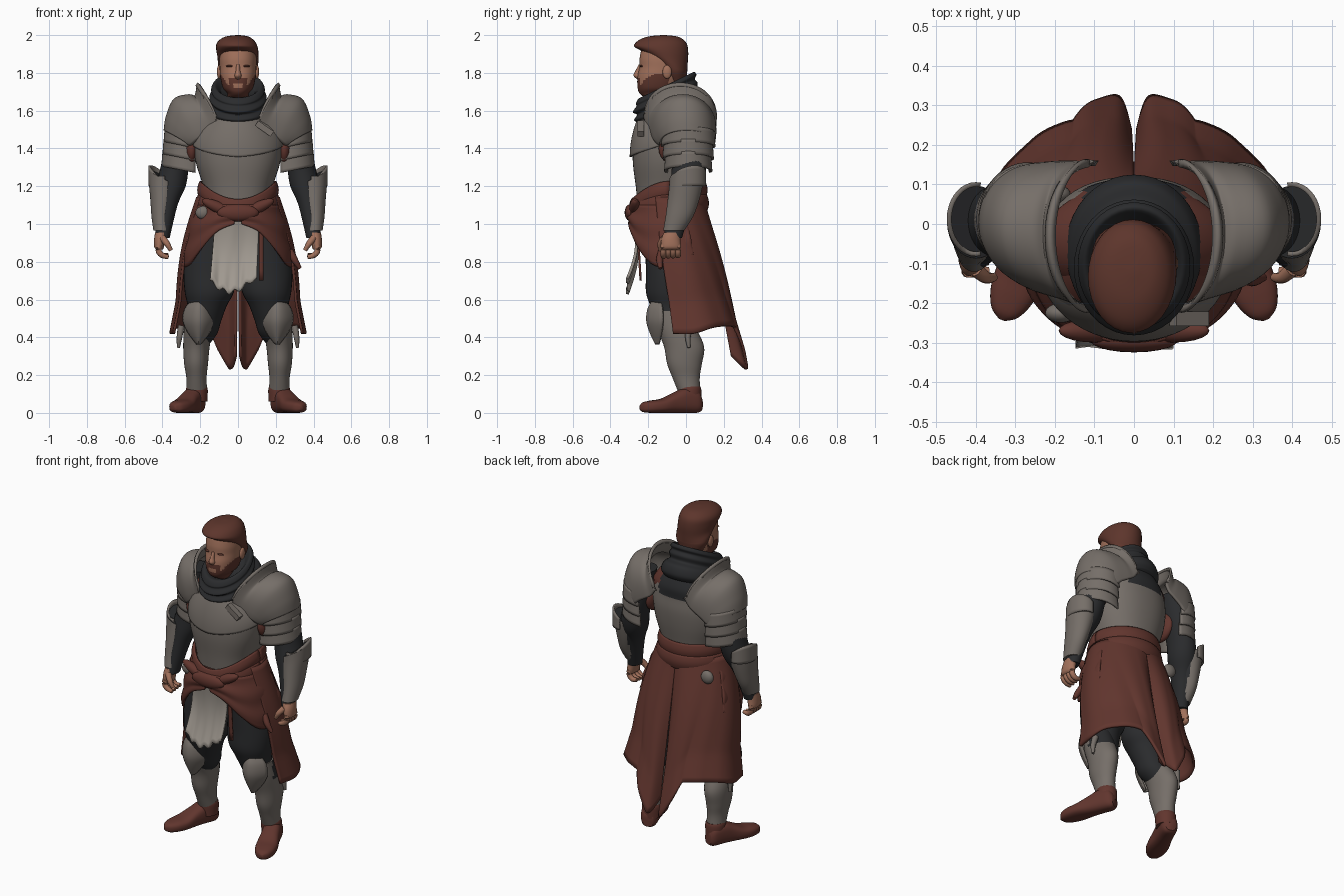
import bpy, bmesh
from math import sin, cos, pi, radians, copysign
from mathutils import Matrix, Vector

if "Cube" in bpy.data.objects:
    bpy.data.objects.remove(bpy.data.objects["Cube"])

def mat(name, r, g, b):
    m = bpy.data.materials.new(name)
    m.diffuse_color = (r, g, b, 1)
    m.use_nodes = True
    m.node_tree.nodes["Principled BSDF"].inputs["Base Color"].default_value = m.diffuse_color
    return m

STEEL = mat("worn steel", .18, .158, .14)
RED = mat("rust red cloth", .12, .036, .027)
DARK = mat("charcoal cloth", .023, .024, .026)
SKIN = mat("skin", .36, .165, .105)
HAIR = mat("auburn hair", .11, .036, .025)
LINEN = mat("pale linen", .36, .325, .285)

def spline(keys, steps):
    """Catmull-Rom through tuples of equal length."""
    out = []
    for i in range(len(keys) - 1):
        p = [keys[min(max(i + k, 0), len(keys) - 1)] for k in (-1, 0, 1, 2)]
        for s in range(steps):
            t = s / steps
            out.append(tuple(.5 * (2*b + (c-a)*t + (2*a-5*b+4*c-d)*t*t + (3*b-a-3*c+d)*t**3)
                             for a, b, c, d in zip(*p)))
    return out + [tuple(keys[-1])]

def at(keys, t):
    """Point on the spline at t in 0..1."""
    pts = spline(keys, 8)
    f = min(max(t, 0), 1) * (len(pts) - 1)
    i = min(int(f), len(pts) - 2)
    return [a + (b - a) * (f - i) for a, b in zip(pts[i], pts[i + 1])]

def finish(name, bm, mats, mirror=False, thick=0, rule=None):
    bmesh.ops.recalc_face_normals(bm, faces=bm.faces)
    for f in bm.faces:
        f.smooth = True
        if rule:
            f.material_index = rule(f.calc_center_median())
    me = bpy.data.meshes.new(name)
    bm.to_mesh(me)
    bm.free()
    for m in (mats if isinstance(mats, list) else [mats]):
        me.materials.append(m)
    me.set_sharp_from_angle(angle=radians(50))
    ob = bpy.data.objects.new(name, me)
    bpy.context.collection.objects.link(ob)
    if thick:
        s = ob.modifiers.new("thickness", 'SOLIDIFY')
        s.thickness, s.offset = thick, 0
    if mirror:
        ob.modifiers.new("mirror", 'MIRROR').use_mirror_merge = False
    return ob

def loft(name, secs, mats, mirror=False, n=32, p=1, steps=5, mtx=None, rule=None):
    """Sections: cx, cy, cz, rx, ry, optional y tilt, optional x tilt."""
    bm = bmesh.new()
    rings = []
    for cx, cy, cz, rx, ry, ty, tx in spline([tuple(s) + (0,) * (7 - len(s)) for s in secs], steps):
        ring = []
        for k in range(n):
            c, s = cos(2*pi*k/n), sin(2*pi*k/n)
            x, y = rx * copysign(abs(c)**p, c), ry * copysign(abs(s)**p, s)
            ring.append(bm.verts.new((cx + x, cy + y, cz + ty*y + tx*x)))
        rings.append(ring)
    for a, b in zip(rings, rings[1:]):
        for k in range(n):
            bm.faces.new((a[k], a[(k+1) % n], b[(k+1) % n], b[k]))
    bm.faces.new(rings[0])
    bm.faces.new(rings[-1])
    if mtx:
        bm.transform(mtx)
    return finish(name, bm, mats, mirror, 0, rule)

def sheet(name, fn, mats, nu=24, nv=16, thick=.012, mirror=False):
    bm = bmesh.new()
    g = [[bm.verts.new(fn(i/nu, j/nv)) for j in range(nv+1)] for i in range(nu+1)]
    for i in range(nu):
        for j in range(nv):
            bm.faces.new((g[i][j], g[i+1][j], g[i+1][j+1], g[i][j+1]))
    return finish(name, bm, mats, mirror, thick)

def ball(name, loc, size, m, mirror=False, rot=0, box=False):
    bm = bmesh.new()
    if box:
        bmesh.ops.create_cube(bm, size=2)
    else:
        bmesh.ops.create_uvsphere(bm, u_segments=20, v_segments=12, radius=1)
    bm.transform(Matrix.Translation(loc) @ Matrix.Rotation(rot, 4, 'Y') @ Matrix.Diagonal((*size, 1)))
    return finish(name, bm, m, mirror)

def tube(name, pts, radii, m, mirror=False, n=10):
    """Round tapered tube following a path."""
    path = spline([(*p, r) for p, r in zip(pts, radii)], 4)
    bm = bmesh.new()
    rings = []
    for i, q in enumerate(path):
        d = Vector(path[min(i+1, len(path)-1)][:3]) - Vector(path[max(i-1, 0)][:3])
        r = d.to_track_quat('Z', 'Y').to_matrix()
        rings.append([bm.verts.new(Vector(q[:3]) + r @ Vector((q[3]*cos(2*pi*k/n), q[3]*sin(2*pi*k/n), 0))) for k in range(n)])
    for a, b in zip(rings, rings[1:]):
        for k in range(n):
            bm.faces.new((a[k], a[(k+1) % n], b[(k+1) % n], b[k]))
    bm.faces.new(rings[0])
    bm.faces.new(rings[-1])
    return finish(name, bm, m, mirror)

# Head, with the beard coloured by height and side
def beard(c):
    jaw = c.y < -.09 and 1.66 < c.z < 1.722 + max(0, abs(c.x) - .04) * 1.3
    lip = c.y < -.2 and abs(c.x) < .048 and 1.744 < c.z < 1.768
    corner = c.y < -.2 and .028 < abs(c.x) < .048 and 1.7 < c.z < 1.768
    return int(jaw or lip or corner)
loft("head", [(0,-.09,1.56,.07,.075), (0,-.10,1.64,.068,.075), (0,-.155,1.685,.055,.085), (0,-.15,1.72,.08,.106),
     (0,-.135,1.78,.094,.122), (0,-.127,1.83,.097,.12), (0,-.125,1.88,.098,.12), (0,-.12,1.94,.09,.11),
     (0,-.12,1.97,.06,.08)], [SKIN, HAIR], p=.9, n=48, steps=7, rule=beard)
loft("hair", [(0,-.05,1.75,.07,.05), (0,-.06,1.80,.098,.066), (0,-.078,1.84,.106,.085,-.3), (0,-.108,1.88,.108,.117,-.25),
     (-.004,-.128,1.92,.111,.14,-.1), (-.008,-.134,1.95,.107,.14), (-.008,-.13,1.975,.09,.117),
     (-.005,-.122,1.993,.058,.075), (0,-.12,2.0,.01,.01)], HAIR)
loft("nose", [(0,-.245,1.765,.012,.012), (0,-.252,1.785,.019,.026), (0,-.25,1.81,.012,.018), (0,-.24,1.845,.009,.01)], SKIN, n=12)
ball("ear", (.1, -.10, 1.805), (.012, .024, .036), SKIN, True)
ball("eyebrow", (.042, -.236, 1.836), (.022, .009, .006), HAIR, True)

# Scarf, tilted up toward the back
loft("scarf", [(0,-.05,1.57,.15,.16,.3), (0,-.06,1.595,.172,.185,.32), (0,-.085,1.625,.165,.19,.4), (0,-.1,1.645,.142,.16,.42),
     (0,-.11,1.67,.152,.172,.45), (0,-.108,1.695,.138,.155,.47), (0,-.105,1.715,.142,.16,.48),
     (0,-.105,1.735,.122,.14,.48), (0,-.1,1.70,.09,.1,.4)], DARK, n=40)

# Torso: steel body, dark upper back, red shoulder strips
loft("shirt", [(0,-.085,1.05,.18,.165), (0,-.085,1.3,.18,.16), (0,-.05,1.5,.235,.15), (0,-.045,1.58,.21,.14),
     (0,-.05,1.67,.12,.1)], RED)
def plate(c):
    if c.y > 0 and abs(c.x) < .125 and c.z > 1.5:
        return 2
    return int(c.z > 1.545 and c.y > -.2)
loft("cuirass", [(0,-.088,1.12,.172,.17), (0,-.088,1.2,.185,.178), (0,-.085,1.32,.222,.196), (0,-.08,1.42,.235,.2),
     (0,-.07,1.5,.225,.185), (0,-.06,1.56,.19,.175), (0,-.06,1.62,.15,.15)], [STEEL, RED, DARK], p=.88, n=48, rule=plate)
def breast(u, v):
    a = radians(-90 + (u - .5) * 150)
    low = 1.355 + .06 * abs(2*u - 1)**1.5
    s = 1 - .32 * v * v
    return (.242 * s * cos(a), -.08 + (.212 - .04*v*v) * sin(a), low + (1.555 - low) * v)
sheet("breastplate", breast, STEEL)
ball("armpit", (.245, -.05, 1.40), (.04, .095, .09), RED, True)
ball("chest_clasp", (.14, -.24, 1.505), (.05, .018, .016), STEEL, rot=radians(35), box=True)

# Waist sash, two folds dipping to a front knot
def band(z0, dip, h, grow):
    def fn(u, v):
        a = 2 * pi * u
        front = max(0, -sin(a))**2
        b = 1 + grow + .06 * sin(pi * v)
        return (.198*b*cos(a), -.088 + (.185 + .012*front)*b*sin(a), z0 - dip*front + h*(v - .5))
    return fn
sheet("sash_upper", band(1.18, .095, .09, 0), RED, 48, 8)
sheet("sash_lower", band(1.11, .05, .09, .04), RED, 48, 8)
ball("sash_knot", (.0, -.295, 1.06), (.11, .03, .045), RED)
ball("sash_fold", (.1, -.27, 1.085), (.1, .03, .03), RED, True, radians(-25))
ball("hip_buckle", (-.185, -.225, 1.06), (.04, .025, .035), STEEL)
ball("back_buckle", (-.2, .075, 1.05), (.04, .025, .04), STEEL)
ball("side_button", (.255, .04, .77), (.03, .016, .025), STEEL)

# Long split skirt behind and hip drapes in front
HEM = [(.012,.24,.30), (.04,.32,.23), (.10,.31,.32), (.145,.265,.43), (.175,.255,.455), (.25,.21,.46), (.33,.14,.45), (.352,.04,.42), (.345,-.07,.42)]
def skirt(u, v):
    a = radians(115 * u)
    t = Vector((.215*sin(a), -.085 + .175*cos(a), 1.14))
    q = t.lerp(Vector(at(HEM, u)), v)
    out = .026*sin(pi*min(1, v*1.3)) + .006*v*sin(u*24)
    return q + Vector((sin(a), cos(a)*.6, 0)) * out * min(1, u*6)
sheet("skirt", skirt, RED, 48, 24, .014, True)
EDGE = [(.02,-.295,1.0), (.11,-.285,.96), (.2,-.24,.86), (.265,-.165,.78), (.292,-.06,.78), (.285,.04,.84)]
def drape(u, v):
    a = radians(180 - 110*u)
    t = Vector((.22*sin(a), -.088 + .205*cos(a), 1.1))
    return t.lerp(Vector(at(EDGE, u)), v) + Vector((sin(a), cos(a), 0)) * (.012*sin(pi*v) + .004*sin(v*14 + u*5))
sheet("hip_drape", drape, RED, 28, 16, .014, True)
tube("sash_tail", [(.275,-.13,.86), (.3,-.14,.81), (.328,-.135,.765)], [.016,.018,.01], RED)
tube("scabbard_tip", [(.3,.02,.46), (.31,.01,.4), (.315,.015,.345)], [.018,.015,.008], STEEL, True)

# Torn linen apron
def apron(u, v):
    x = -.12 - .028*v + (.232 + .015*v) * u
    low = .70 - .06*sin(pi*min(1, u*1.15)) + .012*sin(u*27)
    return (x, -.278 + .025*sin(pi*v) - .03*v*v + .003*sin(u*12), 1.04 + (low - 1.04)*v)
sheet("apron", apron, LINEN, 30, 16, .016)
sheet("apron_strap", lambda u, v: (.112 + .022*u, -.26 + .02*v, 1.02 - .32*v), RED, 2, 6)

# Shoulder armour: dome with raised collar, then three lames
DOME = [(.212,.11,.185,1.735,1.545), (.225,.135,.176,1.675,1.505), (.26,.17,.17,1.68,1.48),
        (.335,.22,.16,1.658,1.45), (.375,.245,.15,1.57,1.43), (.387,.26,.14,1.495,1.42)]
def dome(u, v):
    xt, xe, w, zt, ze = at(DOME, v)
    t = radians(-95 + 190*u)
    return (xe + (xt - xe)*cos(t), -.03 + .035*v + w*sin(t), ze + (zt - ze)*max(0, cos(t))**.8)
sheet("pauldron", dome, STEEL, 32, 30, .014, True)
sheet("pauldron_rim", lambda u, v: Vector(dome(u, 0)) + Vector((.016*(v-.5), 0, .012*(v-.5))), STEEL, 32, 2, .02, True)
for i in range(3):
    def lame(u, v, i=i):
        t = radians(-110 + 220*u)
        w = .132 - .008*i + .006*v
        return (.27 + (.112 + .006*i + .006*v)*cos(t), .012 + w*sin(t), 1.515 - .065*i - .08*v + .025*(cos(t) - 1))
    sheet("shoulder_lame", lame, STEEL, 28, 5, .012, True)

# Arms
loft("arm", [(.28,.01,1.58,.07,.08), (.31,.015,1.42,.075,.09), (.335,.015,1.3,.075,.09), (.355,.0,1.2,.078,.085),
     (.375,-.03,1.1,.055,.065), (.40,-.07,.925,.038,.048)], DARK, True)
def bracer_lining(c):
    top = c.z > 1.24 and abs(c.x - .40) < .02 and abs(c.y) < .03
    return int(top or (c.x < .355 + max(0, 1.2 - c.z) * .12 and c.z < 1.26))
loft("bracer", [(.40,.005,1.25,.073,.092,.1,.5), (.398,0,1.2,.074,.09,.1,.3), (.402,-.015,1.12,.062,.083,0,.1),
     (.408,-.035,1.04,.05,.073), (.405,-.065,.965,.043,.056)], [STEEL, DARK], True, rule=bracer_lining)
def elbow(u, v):
    t = radians(-100 + 200*u)
    return (.40 + .068*cos(t), .012 + .088*sin(t), 1.2 + v*(.055 + .055*max(0, cos(t - .4))))
sheet("elbow_plate", elbow, STEEL, 20, 6, .012, True)
loft("palm", [(.405,-.072,.955,.034,.045), (.413,-.08,.92,.031,.05), (.418,-.08,.88,.026,.052), (.415,-.08,.865,.018,.047)], SKIN, True, n=20)
for i in range(4):
    y = -.12 + .026*i
    tube("finger", [(.418,y,.89), (.42,y,.855), (.398,y,.833), (.368,y,.825+.004*i)], [.016,.016,.015,.011], SKIN, True)
tube("thumb", [(.40,-.115,.925), (.375,-.135,.895), (.355,-.135,.86)], [.019,.016,.011], SKIN, True)

# Legs, the greaves open to dark cloth behind the knee
loft("trousers", [(.11,-.088,1.05,.1,.14), (.135,-.088,.9,.135,.13), (.15,-.09,.75,.138,.122), (.152,-.092,.64,.13,.12),
     (.163,-.085,.57,.105,.105), (.18,-.065,.49,.092,.096), (.19,-.045,.42,.08,.09), (.205,-.02,.36,.05,.06)], DARK, True)
loft("greave", [(.205,-.075,.54,.07,.09), (.21,-.05,.45,.076,.103), (.22,-.01,.35,.07,.106), (.222,-.008,.26,.063,.092),
     (.22,.0,.19,.054,.073), (.218,.015,.12,.054,.06)], [STEEL, DARK], True, rule=lambda c: int(c.z > .425 and c.y > -.06))
KNEE = [(.04,-.165,.585), (.07,-.185,.55), (.08,-.192,.49), (.055,-.175,.43), (.006,-.145,.365)]
def knee(u, v):
    w, y, z = at(KNEE, v)
    s = 2*u - 1
    return (.208 + w*s, y + .07*s*s*w/.08 - .012*(1 - abs(s)), z)
sheet("knee_plate", knee, STEEL, 16, 16, .014, True)

# Shoes, turned outward
foot = Matrix(((.93,0,.37,.207), (.37,0,-.93,.078), (0,1,0,0), (0,0,0,1)))
loft("shoe", [(0,.045,0,.03,.035), (0,.06,.025,.047,.06), (0,.066,.09,.052,.066), (0,.054,.15,.055,.054),
     (0,.038,.22,.062,.038), (0,.033,.28,.056,.033), (0,.03,.325,.036,.026), (0,.028,.345,.008,.012)],
     RED, True, p=.75, mtx=foot)
loft("shoe_cuff", [(.218,.02,.06,.056,.06), (.218,.018,.12,.058,.063), (.218,.016,.14,.053,.06)], RED, True)
